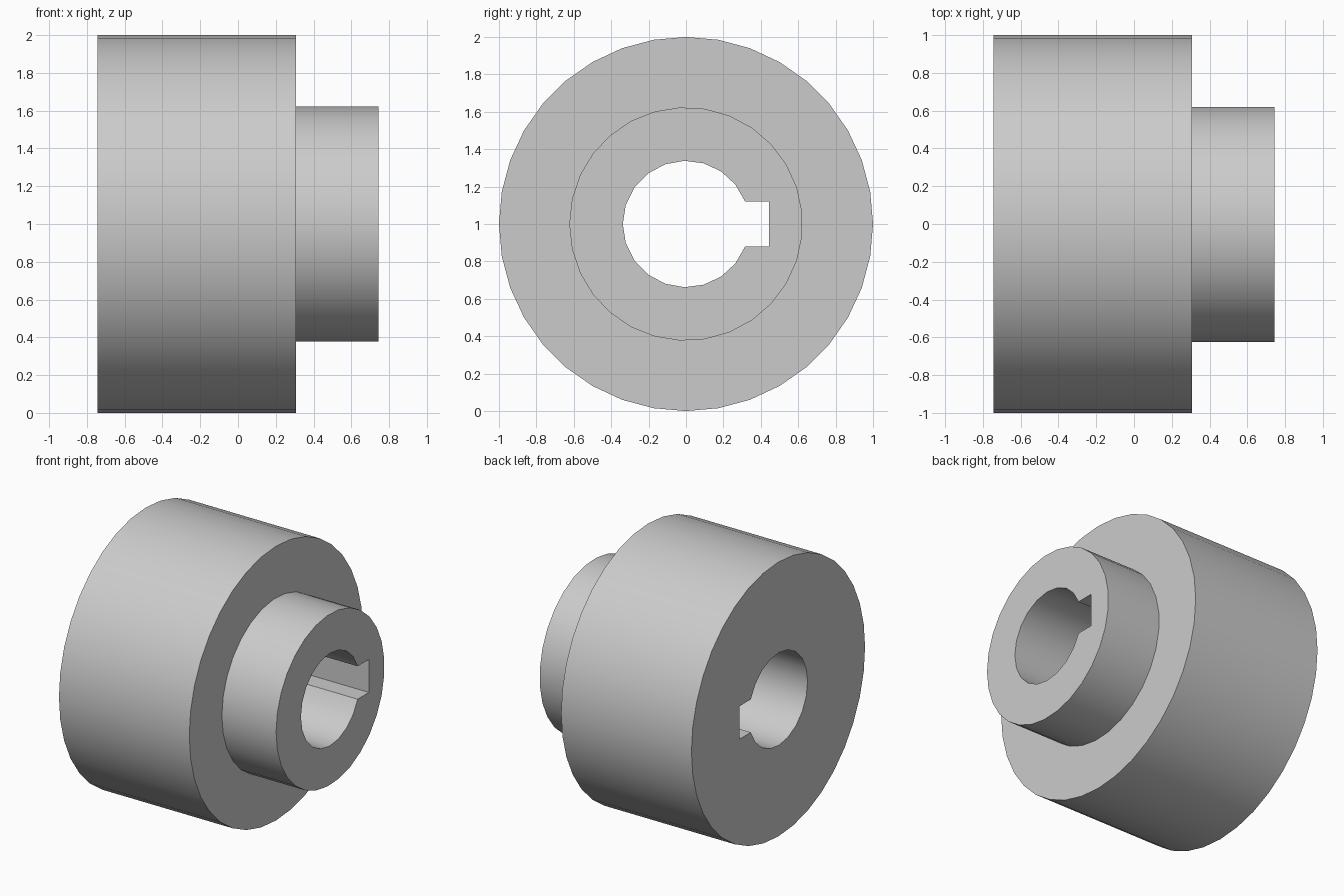
import bpy, bmesh
from math import pi, sin, cos, atan2, hypot, radians

if "Cube" in bpy.data.objects:
    bpy.data.objects.remove(bpy.data.objects["Cube"])

X_BACK, X_SHOULDER, X_FRONT = -0.744, 0.307, 0.744
CENTRE_Z = 1.0


def circle(radius, sides, start):
    return [(radius * cos(start + 2 * pi * i / sides),
             radius * sin(start + 2 * pi * i / sides)) for i in range(sides)]


def keyed_bore(radius, half_key, key_depth, steps):
    # Open arc from one keyway corner to the other, then the slot bottom
    a = atan2(half_key, (radius ** 2 - half_key ** 2) ** 0.5)
    arc = [(radius * cos(a + (2 * pi - 2 * a) * i / steps),
            radius * sin(a + (2 * pi - 2 * a) * i / steps)) for i in range(steps + 1)]
    return arc + [(key_depth, -half_key), (key_depth, half_key)]


bm = bmesh.new()


def ring(outline, x):
    return [bm.verts.new((x, y, CENTRE_Z + z)) for y, z in outline]


def wall(a, b):
    n = len(a)
    for i in range(n):
        j = (i + 1) % n
        bm.faces.new((a[i], a[j], b[j], b[i]))


def annulus(a, b):
    # Flat face between two closed outlines
    edges = []
    for loop in (a, b):
        for i, v in enumerate(loop):
            w = loop[(i + 1) % len(loop)]
            edges.append(bm.edges.get((v, w)) or bm.edges.new((v, w)))
    bmesh.ops.triangle_fill(bm, edges=edges, use_beauty=True, normal=(1, 0, 0))


# Outlines of the drum, hub and keyed bore
drum = circle(1.0, 36, 0)
hub = circle(0.624, 29, pi)
bore = keyed_bore(0.338, 0.12, 0.445, 18)

drum_back, drum_front = ring(drum, X_BACK), ring(drum, X_SHOULDER)
hub_back, hub_front = ring(hub, X_SHOULDER), ring(hub, X_FRONT)
bore_back, bore_front = ring(bore, X_BACK), ring(bore, X_FRONT)

# Walls along the axis
wall(drum_back, drum_front)
wall(hub_back, hub_front)
wall(bore_back, bore_front)

# Flat ends and shoulder
annulus(drum_back, bore_back)
annulus(drum_front, hub_back)
annulus(hub_front, bore_front)

bmesh.ops.recalc_face_normals(bm, faces=bm.faces[:])
mesh = bpy.data.meshes.new("hubbed_collar")
bm.to_mesh(mesh)
bm.free()

collar = bpy.data.objects.new("hubbed_collar", mesh)
bpy.context.collection.objects.link(collar)

# Plain grey metal
grey = bpy.data.materials.new("plain_grey")
grey.use_nodes = True
colour = (0.6, 0.6, 0.6, 1)
grey.diffuse_color = colour
grey.node_tree.nodes["Principled BSDF"].inputs["Base Color"].default_value = colour
mesh.materials.append(grey)

# Smooth round walls, crisp rims and keyway
bpy.ops.object.select_all(action="DESELECT")
collar.select_set(True)
bpy.context.view_layer.objects.active = collar
bpy.ops.object.shade_smooth_by_angle(angle=radians(30))
